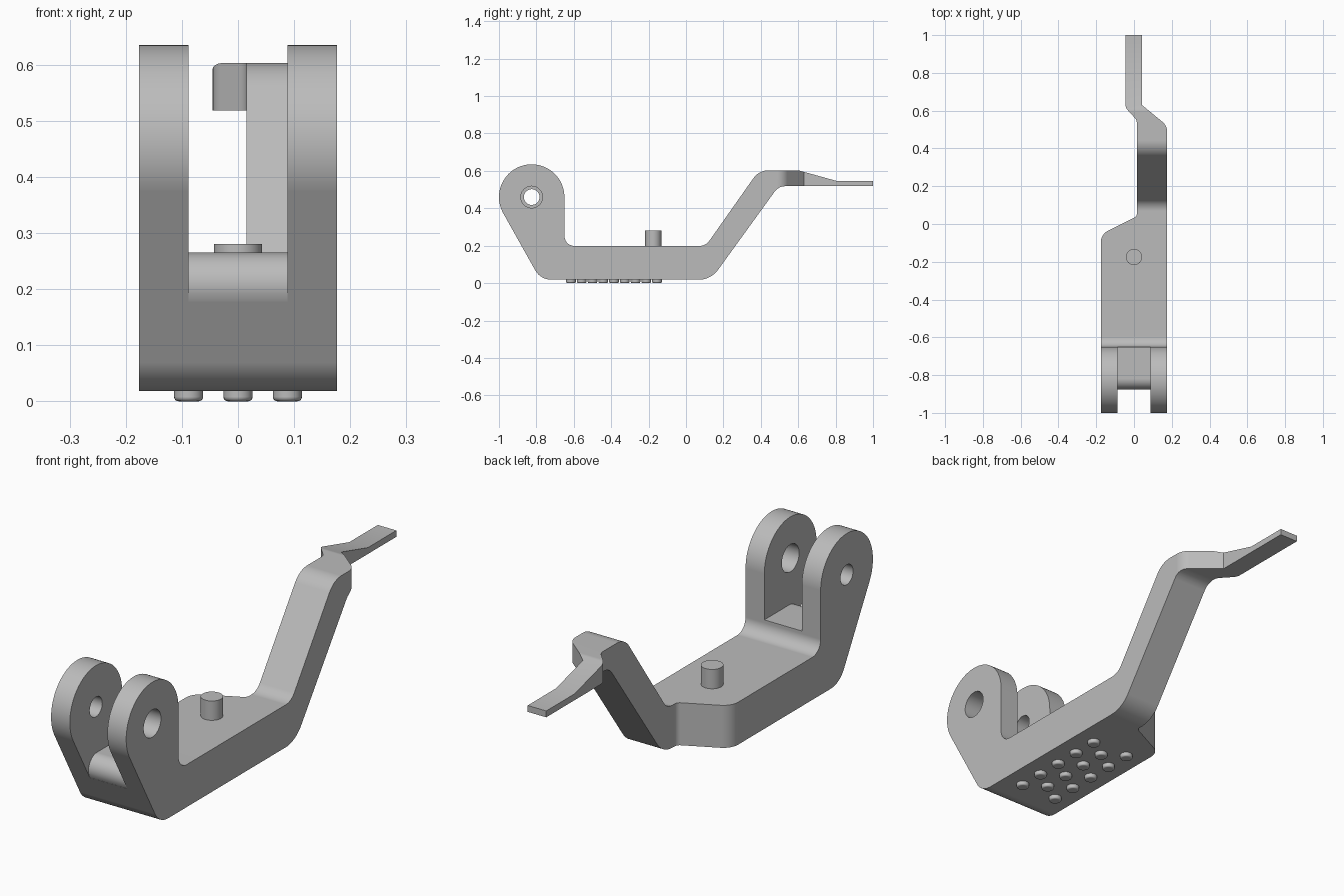
import bpy, bmesh, math
from mathutils import Vector, Matrix

cube = bpy.data.objects.get("Cube")
if cube:
    bpy.data.objects.remove(cube, do_unlink=True)

metal = bpy.data.materials.new("plain grey metal")
metal.use_nodes = True
GREY = (0.5, 0.5, 0.5, 1)
metal.diffuse_color = GREY
metal.node_tree.nodes["Principled BSDF"].inputs["Base Color"].default_value = GREY


def rounded(corners, steps=10):
    """Closed outline from (a, b, radius) corners, filleting where radius > 0."""
    out = []
    for i, (a, b, r) in enumerate(corners):
        p = Vector((a, b))
        if r == 0:
            out.append(p)
            continue
        u = (Vector(corners[i - 1][:2]) - p).normalized()
        v = (Vector(corners[(i + 1) % len(corners)][:2]) - p).normalized()
        half = u.angle(v) / 2
        centre = p + (u + v).normalized() * (r / math.sin(half))
        start = p + u * (r / math.tan(half)) - centre
        end = p + v * (r / math.tan(half)) - centre
        turn = math.atan2(start.x * end.y - start.y * end.x, start.dot(end))
        out += [centre + Matrix.Rotation(turn * k / steps, 2) @ start
                for k in range(steps + 1)]
    return out


def finish(name, bm):
    bmesh.ops.recalc_face_normals(bm, faces=bm.faces[:])
    mesh = bpy.data.meshes.new(name)
    bm.to_mesh(mesh)
    bm.free()
    mesh.materials.append(metal)
    obj = bpy.data.objects.new(name, mesh)
    bpy.context.collection.objects.link(obj)
    return obj


def prism(name, outline, lo, hi, along_x=True):
    """Extrude a (y, z) outline along x, or an (x, y) outline along z."""
    bm = bmesh.new()
    place = (lambda p: (lo, p.x, p.y)) if along_x else (lambda p: (p.x, p.y, lo))
    face = bm.faces.new([bm.verts.new(place(p)) for p in outline])
    new = bmesh.ops.extrude_face_region(bm, geom=[face])["geom"]
    shift = Vector((hi - lo, 0, 0) if along_x else (0, 0, hi - lo))
    bmesh.ops.translate(bm, vec=shift, verts=[g for g in new if isinstance(g, bmesh.types.BMVert)])
    return finish(name, bm)


def select(obj):
    bpy.ops.object.select_all(action="DESELECT")
    obj.select_set(True)
    bpy.context.view_layer.objects.active = obj


def boolean(obj, tool, operation):
    mod = obj.modifiers.new("cut", "BOOLEAN")
    mod.object, mod.operation, mod.solver = tool, operation, "EXACT"
    select(obj)
    bpy.ops.object.modifier_apply(modifier=mod.name)
    bpy.data.objects.remove(tool, do_unlink=True)


def smooth(obj):
    select(obj)
    bpy.ops.object.shade_smooth_by_angle(angle=math.radians(28))
    obj.modifiers.new("even shading", "WEIGHTED_NORMAL").keep_sharp = True


def circle(cy, cz, r, start=0, end=360, n=48):
    return [Vector((cy + r * math.cos(math.radians(start + (end - start) * k / n)),
                    cz + r * math.sin(math.radians(start + (end - start) * k / n))))
            for k in range(n + 1)]


W = 0.176
PIVOT = (-0.825, 0.46)
BASE, DECK = 0.018, 0.198

# Side silhouette: lug, deck, raised arm and thin tail
lug = circle(*PIVOT, 0.175, 0, 209.4)
body_side = rounded([
    (lug[-1].x, lug[-1].y, 0), (-0.778, BASE, 0.1), (0.133, BASE, 0.13),
    (0.495, 0.518, 0.07), (1, 0.518, 0), (1, 0.545, 0), (0.81, 0.545, 0),
    (0.6, 0.603, 0.05), (0.39, 0.603, 0.1), (0.105, DECK, 0.07),
    (-0.65, DECK, 0.055), (lug[0].x, lug[0].y, 0)])
body = prism("lever_body", body_side + lug[1:-1], -W, W)

# Plan silhouette: deck narrows to the arm, then jogs to the tail
plan = rounded([
    (-0.3, -1.2, 0), (0.3, -1.2, 0), (0.3, -0.5, 0), (W, -0.5, 0),
    (W, 0.52, 0.07), (0.042, 0.63, 0), (0.042, 1.2, 0), (-0.045, 1.2, 0),
    (-0.045, 0.615, 0.05), (0.015, 0.55, 0.04), (0.015, 0.04, 0.025),
    (-W, -0.055, 0.07), (-W, -0.5, 0), (-0.3, -0.5, 0)])
boolean(body, prism("plan_cutter", plan, -0.2, 1, False), "INTERSECT")

# Slot between the lugs, with a rounded front lip
slot = rounded([(-0.6, 0.265, 0), (-0.917, 0.265, 0.057), (-0.866, 0.176, 0),
                (-1.2, 0.15, 0), (-1.2, 0.8, 0), (-0.6, 0.8, 0)])
boolean(body, prism("slot_cutter", slot, -0.088, 0.088), "DIFFERENCE")

# Pivot holes, wider in the left lug
for radius, lo, hi in ((0.058, 0, 0.3), (0.042, -0.3, 0)):
    boolean(body, prism("hole_cutter", circle(*PIVOT, radius)[:-1], lo, hi), "DIFFERENCE")
smooth(body)

# Upright pin on the deck
pin = prism("deck_pin", circle(0, -0.175, 0.043)[:-1], DECK - 0.02, 0.28, False)
smooth(pin)

# Staggered grip studs underneath
for column, (x, count, first) in enumerate(((-0.088, 5, -0.615), (0, 4, -0.5575), (0.088, 5, -0.615))):
    for k in range(count):
        stud = prism(f"grip_stud_{column}_{k}", circle(x, first + 0.115 * k, 0.026, n=24)[:-1],
                     0, BASE + 0.01, False)
        bm = bmesh.new()
        bm.from_mesh(stud.data)
        rim = [e for e in bm.edges if all(v.co.z < 0.001 for v in e.verts)]
        bmesh.ops.bevel(bm, geom=rim, offset=0.008, segments=4, profile=0.5, affect="EDGES")
        bm.to_mesh(stud.data)
        bm.free()
        smooth(stud)
